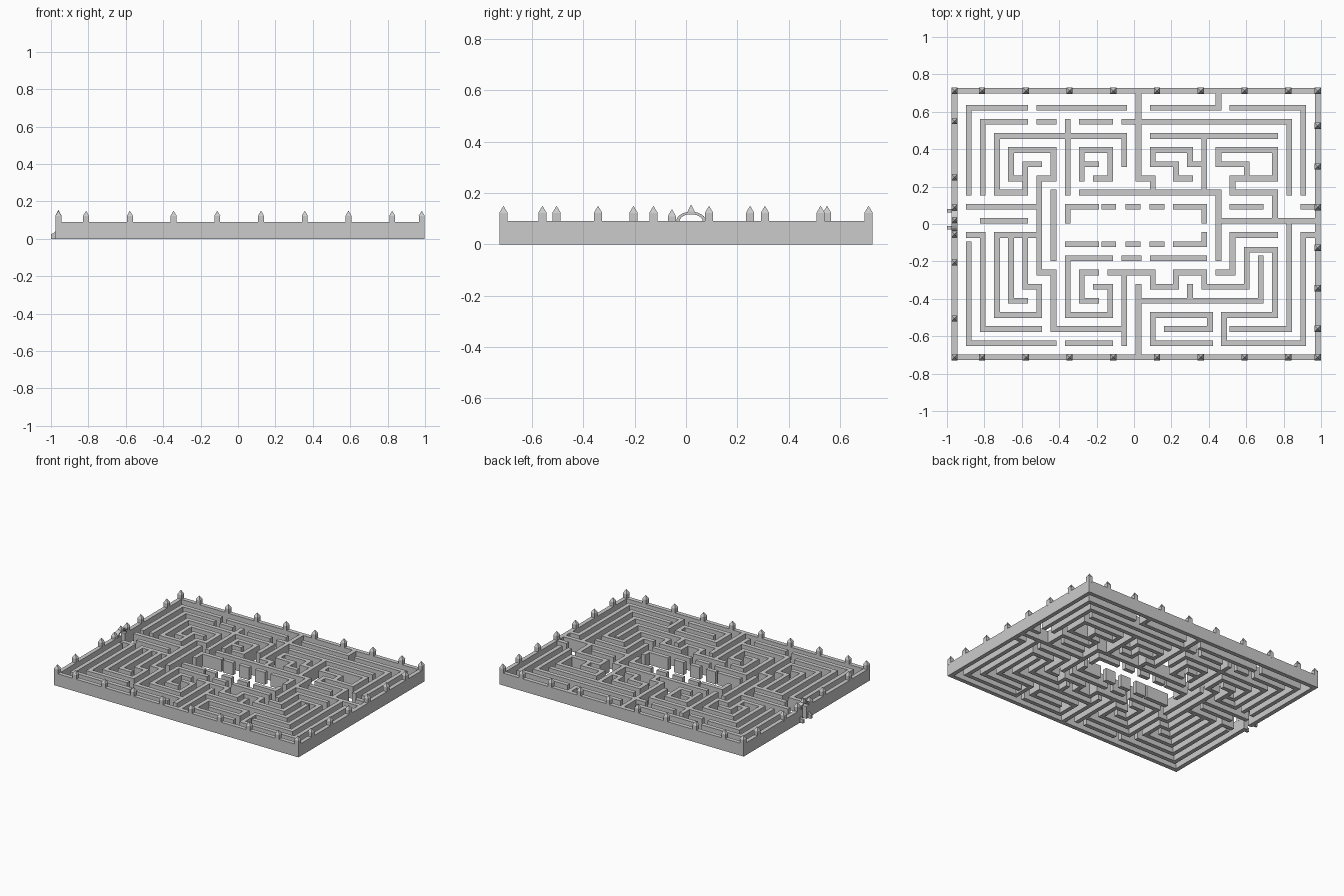
import bpy, bmesh, math
from mathutils import Vector

if "Cube" in bpy.data.objects:
    bpy.data.objects.remove(bpy.data.objects["Cube"])

H, T = 0.09, 0.0305            # wall height and thickness
XL, XR, YO = -0.96, 0.982, 0.712


def col(i):
    """Column index to x; the pitch narrows once near the middle."""
    return XL + 0.0757 * i - (0.027 if i > 15 else 0)


def row(j):
    """Row index, counted from the back, to y."""
    if j == 0:
        return YO
    if j == 19:
        return -YO
    return 0.698 - 0.0757 * j + (0.027 if j > 10 else 0)


def finish(name, bm):
    me = bpy.data.meshes.new(name)
    bm.to_mesh(me)
    bm.free()
    ob = bpy.data.objects.new(name, me)
    bpy.context.collection.objects.link(ob)
    return ob


def box(bm, x0, x1, y0, y1, z0, z1):
    vs = bmesh.ops.create_cube(bm, size=1)["verts"]
    for v in vs:
        v.co = Vector(((x0 + x1) / 2 + v.co.x * (x1 - x0),
                       (y0 + y1) / 2 + v.co.y * (y1 - y0),
                       (z0 + z1) / 2 + v.co.z * (z1 - z0)))


def wall(bm, p, q):
    """Straight wall with square ends between two points."""
    h = T / 2
    box(bm, min(p[0], q[0]) - h, max(p[0], q[0]) + h,
        min(p[1], q[1]) - h, max(p[1], q[1]) + h, 0, H)


def walls(name, *paths):
    """Each path is a run of (column, row) corners."""
    bm = bmesh.new()
    for path in paths:
        pts = [(col(i), row(j)) for i, j in path]
        for p, q in zip(pts, pts[1:]):
            wall(bm, p, q)
    return finish(name, bm)


# Outer wall, open at the gate on the left
bm = bmesh.new()
for y in (-YO, YO):
    wall(bm, (XL, y), (XR, y))
wall(bm, (XR, -YO), (XR, YO))
wall(bm, (XL, -YO), (XL, -0.055))
wall(bm, (XL, 0.095), (XL, YO))
finish("outer_wall", bm)

# Maze, back left
walls("back_left_walls",
      [(5, 1), (1, 1), (1, 7)], [(6, 1), (12, 1)],
      [(5, 2), (2, 2), (2, 7)], [(6, 2), (7, 2)], [(8, 2), (8, 7)], [(9, 2), (11, 2)],
      [(12, 5), (12, 3), (3, 3), (3, 7), (5, 7), (5, 5), (6, 5)],
      [(5, 6), (4, 6), (4, 4), (7, 4), (7, 6), (6, 6), (6, 13)],
      [(9, 6), (9, 4), (11, 4), (11, 6), (10, 6)], [(9, 5), (10, 5)])

# Maze, left side by the gate
walls("gate_side_walls",
      [(1, 8), (6, 8)], [(2, 9), (5, 9)], [(1, 10), (2, 10)],
      [(3, 10), (6, 10)], [(7, 7), (7, 12)], [(0, 8), (1, 8)][1:])

# Maze, back right
walls("back_right_walls",
      [(13, 0), (13, 6), (14, 6), (14, 7)], [(9, 7), (19, 7), (19, 12)],
      [(19, 0), (19, 1), (14, 1)], [(20, 1), (25, 1), (25, 7)],
      [(12, 2), (24, 2), (24, 7)], [(14, 3), (23, 3)], [(18, 3), (18, 7)],
      [(14, 4), (17, 4), (17, 5), (18, 5)], [(14, 5), (16, 5), (16, 6), (17, 6)],
      [(14, 4), (14, 5)],
      [(21, 6), (21, 5), (19, 5), (19, 4), (23, 4), (23, 6), (20, 6), (20, 7)],
      [(20, 7), (23, 7), (23, 9)], [(20, 8), (22, 8)], [(19, 9), (26, 9)],
      [(25, 8), (26, 8)], [(25, 10), (26, 10)])

# Maze, front left
walls("front_left_walls",
      [(1, 11), (1, 18), (7, 18)], [(2, 10), (2, 17), (6, 17)],
      [(3, 10), (3, 16), (6, 16), (6, 14), (5, 14), (5, 10)],
      [(4, 10), (4, 15), (5, 15)], [(6, 13), (7, 13), (7, 17), (12, 17)],
      [(8, 12), (8, 16), (11, 16), (11, 14), (10, 14)],
      [(10, 13), (9, 13), (9, 15), (10, 15)], [(8, 18), (11, 18)],
      [(12, 13), (12, 18)])

# Maze, front right
walls("front_right_walls",
      [(11, 13), (14, 13), (14, 14), (16, 14), (16, 13), (18, 13), (18, 14),
       (21, 14), (21, 11.4), (23, 11.4)],
      [(19, 13), (20, 13), (20, 10), (23, 10)], [(17, 14), (17, 15)],
      [(13, 14), (13, 19)], [(13, 15), (22, 15), (22, 12)],
      [(15, 17), (18.4, 17), (18.4, 16), (14, 16), (14, 18), (18.4, 18)],
      [(23, 11.4), (23, 16), (19.4, 16), (19.4, 18), (25, 18), (25, 10)],
      [(20, 17), (24, 17), (24, 9)])

# Central room with broken walls
walls("central_room_walls",
      [(8, 9), (8, 8), (10, 8)], [(18, 9), (18, 8), (16, 8)],
      [(8, 11), (10, 11)], [(16, 11), (18, 11), (18, 10)],
      [(8, 12), (11, 12)], [(12, 12), (13, 12)], [(14, 12), (18, 12)])
bm = bmesh.new()
for j in (8, 11):
    for x in (-0.135, -0.006, 0.123):
        box(bm, x - 0.04, x + 0.04, row(j) - T / 2, row(j) + T / 2, 0, H)
finish("room_pillars", bm)


# Turrets with pointed caps along the outer wall
def turret(bm, x, y, z0=H - 0.01, z1=0.122, tip=0.15, w=0.031):
    box(bm, x - w / 2, x + w / 2, y - w / 2, y + w / 2, z0, z1)
    cap = bmesh.ops.create_cone(bm, cap_ends=True, segments=4, radius1=w * 0.76,
                                radius2=0, depth=tip - z1)["verts"]
    for v in cap:
        a, b = v.co.x, v.co.y
        v.co = Vector((x + (a - b) * math.sqrt(0.5), y + (a + b) * math.sqrt(0.5),
                       v.co.z + (z1 + tip) / 2))


bm = bmesh.new()
for y in (-YO, YO):
    turret(bm, XL, y)
    turret(bm, XR, y)
    for k in range(8):
        turret(bm, -0.812 + 0.2338 * k, y)
for y in (0.55, 0.25, 0.09, -0.205, -0.505):
    turret(bm, XL, y)
for y in (0.525, 0.308, 0.09, -0.127, -0.343, -0.56):
    turret(bm, XR, y)
finish("turrets", bm)

# Gate: arch with a peak, a low side turret and two sloping buttresses
bm = bmesh.new()
turret(bm, XL, -0.055, z1=0.108, tip=0.137)
turret(bm, XL, 0.02, z0=0.118, z1=0.128, tip=0.155, w=0.026)
finish("gate_turrets", bm)

bm = bmesh.new()
N, rings = 12, []
for k in range(N + 1):
    a = math.pi * k / N
    ring = []
    for x in (XL - 0.016, XL + 0.016):
        for r, h in ((0.058, 0.037), (0.045, 0.027)):
            ring.append(bm.verts.new((x, 0.02 + r * math.cos(a), 0.09 + h * math.sin(a))))
    rings.append([ring[i] for i in (0, 1, 3, 2)])
for a, b in zip(rings, rings[1:]):
    for i in range(4):
        bm.faces.new((a[i], a[(i + 1) % 4], b[(i + 1) % 4], b[i]))
bm.faces.new(rings[0])
bm.faces.new(rings[-1])
bmesh.ops.recalc_face_normals(bm, faces=bm.faces)
finish("gate_arch", bm)

bm = bmesh.new()
for y in (-0.02, 0.07):
    box(bm, XL - 0.016, XL + 0.016, y - 0.025, y + 0.025, 0, H)
    prof = ((-1.0, 0), (XL, 0), (XL, 0.06), (-0.985, 0.03), (-1.0, 0.025))
    sides = [[bm.verts.new((x, y + d, z)) for x, z in prof] for d in (-0.009, 0.009)]
    for s in sides:
        bm.faces.new(s)
    for i in range(5):
        n = (i + 1) % 5
        bm.faces.new((sides[0][i], sides[0][n], sides[1][n], sides[1][i]))
bmesh.ops.recalc_face_normals(bm, faces=bm.faces)
finish("gate_jambs", bm)
